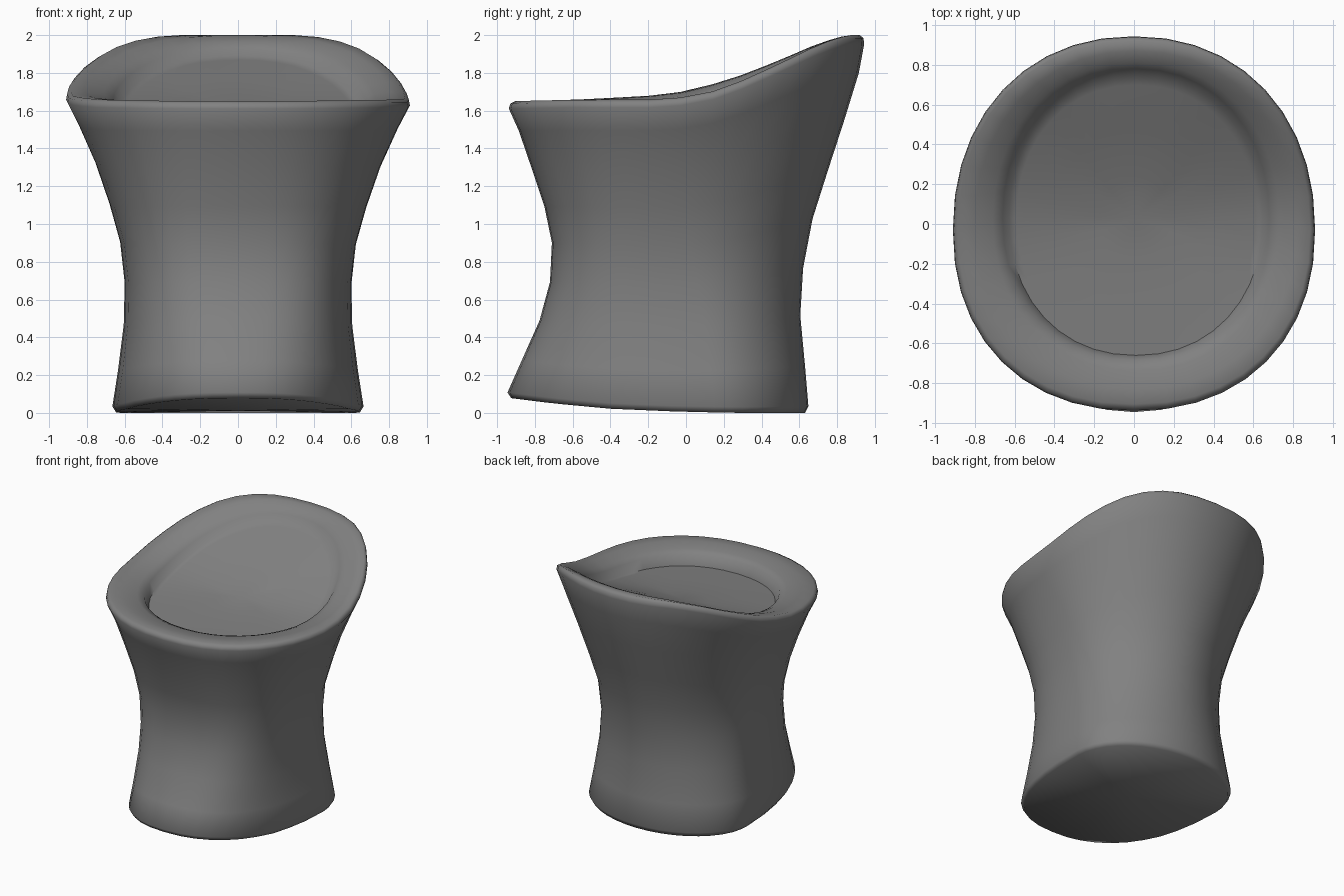
import bpy, bmesh, math

if "Cube" in bpy.data.objects:
    bpy.data.objects.remove(bpy.data.objects["Cube"])

SEGS = 40


def interp(table, v):
    """Linear lookup in a short (position, value) table."""
    if v <= table[0][0]:
        return table[0][1]
    for (a, za), (b, zb) in zip(table, table[1:]):
        if v <= b:
            return za + (zb - za) * (v - a) / (b - a)
    return table[-1][1]


# Side-view curves of the rim and of the base
RIM = [(-.93, 1.65), (-.5, 1.66), (-.2, 1.668), (0, 1.687), (.15, 1.723),
       (.3, 1.775), (.5, 1.86), (.65, 1.93), (.78, 1.98), (.86, 2.0)]
BASE = [(-.94, .08), (-.7, .05), (-.4, .022), (0, .005), (.3, 0)]


def rim_height(x, y):
    """Rim height, slightly higher on the left in the middle of the sides."""
    return interp(RIM, y) - .022 * x * max(0, 1 - abs(y - .15) / .75)


# Outer wall: height fraction, half width, front y, widest y, back y, front and back squareness
WALL = [(0, .645, -.925, .15, .63, 2.35, 2.0), (.018, .665, -.945, .15, .648, 2.35, 2.0),
        (.13, .635, -.87, .13, .63, 2.5, 1.95), (.27, .605, -.775, .10, .605, 2.75, 1.92),
        (.40, .60, -.72, .06, .62, 2.85, 1.9), (.53, .624, -.71, .02, .67, 2.75, 1.92),
        (.65, .68, -.75, 0, .75, 2.55, 2.0), (.78, .755, -.82, -.02, .84, 2.4, 2.08),
        (.90, .845, -.885, -.03, .915, 2.25, 2.13), (.975, .91, -.938, -.03, .943, 2.2, 2.15),
        (.992, .905, -.93, -.03, .94, 2.2, 2.15), (1, .885, -.905, -.03, .92, 2.2, 2.15)]
# Lip and sunken pad: drop below rim, half width, front y, widest y, back y
LIP = [(.004, .81, -.83, -.01, .87), (.022, .72, -.735, .02, .81),
       (.045, .67, -.685, .03, .78)]
PAD = [(.637, -.66, .03, .752), (.60, -.63, .03, .70),
       (.40, -.40, .03, .48), (.18, -.17, .03, .23)]


def outline(hx, yf, yc, yb, front_power, back_power):
    """Egg-shaped plan outline with its own squareness front and back."""
    pts = []
    for i in range(SEGS):
        a = 2 * math.pi * i / SEGS
        c, s = math.cos(a), math.sin(a)
        r, n = (yb - yc, back_power) if s > 0 else (yc - yf, front_power)
        x = hx * math.copysign(abs(c) ** (2 / n), c)
        pts.append((x, yc + r * math.copysign(abs(s) ** (2 / n), s)))
    return pts


def pad_height(x, y):
    """The pad follows the rim, sunk deeper towards the front."""
    return rim_height(x, y) - (.105 - .035 * y)


bm = bmesh.new()
rings = []
for f, *shape in WALL:
    ring = []
    for x, y in outline(*shape):
        lo, hi = interp(BASE, y), rim_height(x, y)
        ring.append(bm.verts.new((x, y, lo + (hi - lo) * f)))
    rings.append(ring)
for drop, *shape in LIP:
    rings.append([bm.verts.new((x + .01, y, rim_height(x, y) - drop))
                  for x, y in outline(*shape, 2.15, 2.12)])
for shape in PAD:
    rings.append([bm.verts.new((x + .01, y, pad_height(x, y)))
                  for x, y in outline(*shape, 2.15, 2.12)])

# Skin the rings, then close the pad and the underside
for lo, hi in zip(rings, rings[1:]):
    for i in range(SEGS):
        j = (i + 1) % SEGS
        bm.faces.new((lo[i], lo[j], hi[j], hi[i]))
centre = bm.verts.new((.01, .03, pad_height(0, .03)))
under = bm.verts.new((0, -.1, .012))
for i in range(SEGS):
    j = (i + 1) % SEGS
    bm.faces.new((rings[-1][i], rings[-1][j], centre))
    bm.faces.new((rings[0][j], rings[0][i], under))
bmesh.ops.recalc_face_normals(bm, faces=bm.faces)

mesh = bpy.data.meshes.new("stool_body")
bm.to_mesh(mesh)
bm.free()
body = bpy.data.objects.new("stool_body", mesh)
bpy.context.collection.objects.link(body)

# Dark grey plastic
mat = bpy.data.materials.new("dark_grey")
mat.diffuse_color = (.22, .22, .22, 1)
mat.use_nodes = True
mat.node_tree.nodes["Principled BSDF"].inputs["Base Color"].default_value = mat.diffuse_color
mesh.materials.append(mat)

bpy.context.view_layer.objects.active = body
body.select_set(True)
bpy.ops.object.shade_smooth_by_angle(angle=math.radians(65))
